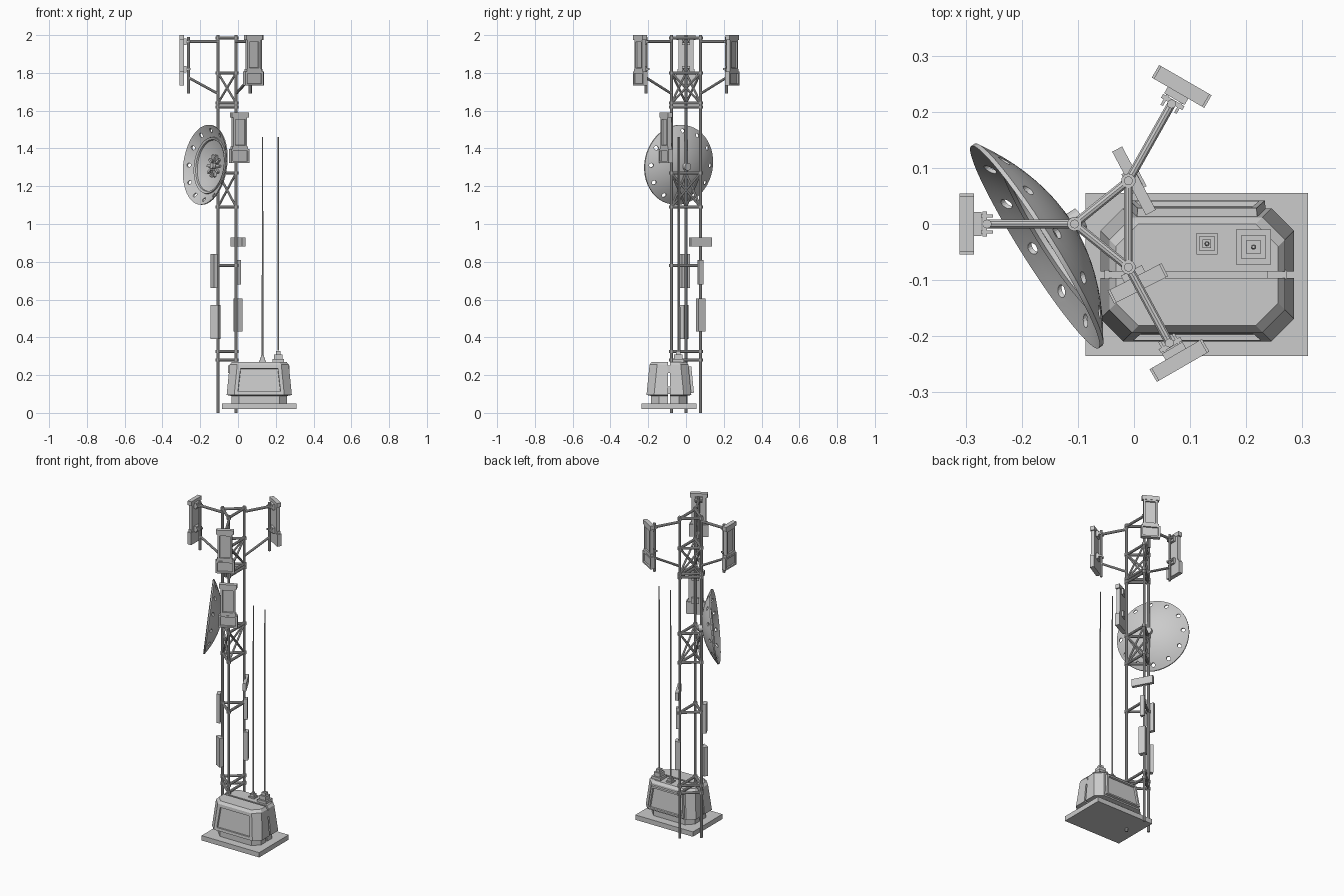
import bpy, bmesh, math
from mathutils import Vector, Matrix

cube = bpy.data.objects.get("Cube")
if cube:
    bpy.data.objects.remove(cube, do_unlink=True)

grey = bpy.data.materials.new("light grey")
grey.use_nodes = True
GREY = (0.6, 0.6, 0.6, 1)
grey.diffuse_color = GREY
grey.node_tree.nodes["Principled BSDF"].inputs["Base Color"].default_value = GREY


def make(name, bm, smooth=False):
    bmesh.ops.recalc_face_normals(bm, faces=bm.faces)
    mesh = bpy.data.meshes.new(name)
    bm.to_mesh(mesh)
    bm.free()
    mesh.materials.append(grey)
    ob = bpy.data.objects.new(name, mesh)
    bpy.context.collection.objects.link(ob)
    if smooth:
        bpy.ops.object.select_all(action='DESELECT')
        ob.select_set(True)
        bpy.context.view_layer.objects.active = ob
        bpy.ops.object.shade_smooth_by_angle(angle=math.radians(35))
    return ob


def tube(bm, a, b, r, r2=None, sides=10):
    a, b = Vector(a), Vector(b)
    d = b - a
    m = Matrix.Translation((a + b) / 2) @ d.to_track_quat('Z', 'Y').to_matrix().to_4x4()
    bmesh.ops.create_cone(bm, cap_ends=True, segments=sides, radius1=r,
                          radius2=r if r2 is None else r2, depth=d.length, matrix=m)


def box(bm, centre, size, frame=Matrix(), recess=None):
    """Box in a local frame; recess sinks a panel into its +x face."""
    m = frame @ Matrix.Translation(centre) @ Matrix.Diagonal((*size, 1))
    verts = bmesh.ops.create_cube(bm, size=1, matrix=m)["verts"]
    if recess:
        out = frame.to_3x3() @ Vector((1, 0, 0))
        faces = {f for v in verts for f in v.link_faces}
        front = max(faces, key=lambda f: f.normal.dot(out))
        bmesh.ops.inset_individual(bm, faces=[front], thickness=recess, depth=0)
        bmesh.ops.inset_individual(bm, faces=[front], thickness=0.002, depth=-0.008)


def frame_at(x, y, z, degrees):
    return Matrix.Translation((x, y, z)) @ Matrix.Rotation(math.radians(degrees), 4, 'Z')


# Lattice mast: legs, horizontal rings and cross braces
LEGS = [Vector((-0.106, 0, 0)), Vector((-0.01, 0.077, 0)), Vector((-0.01, -0.077, 0))]
SIDES = [(LEGS[i], LEGS[(i + 1) % 3]) for i in range(3)]


def up(p, z):
    return Vector((p.x, p.y, z))


bm = bmesh.new()
for leg in LEGS:
    tube(bm, leg, up(leg, 2), 0.008)
make("mast_legs", bm, True)

bm = bmesh.new()
for z in (0.28, 0.325, 0.78, 1.09, 1.27, 1.62, 1.64, 1.8, 1.985):
    for a, b in SIDES:
        tube(bm, up(a, z), up(b, z), 0.008)
    for leg in LEGS:
        tube(bm, up(leg, z - 0.008), up(leg, z + 0.008), 0.013)
make("mast_rings", bm, True)

bm = bmesh.new()
for low, high in ((1.09, 1.27), (1.64, 1.8)):
    for a, b in SIDES:
        tube(bm, up(a, low), up(b, high), 0.006)
        tube(bm, up(b, low), up(a, high), 0.006)
make("mast_cross_braces", bm, True)


# Sector antennas
def sector_panel(name, x, y, z, degrees):
    f = frame_at(x, y, z, degrees)
    bm = bmesh.new()
    box(bm, (0, 0, 0.04), (0.026, 0.108, 0.075), f, 0.014)
    box(bm, (0, 0, 0.083), (0.022, 0.092, 0.016), f)
    box(bm, (0, 0, 0.165), (0.022, 0.082, 0.16), f, 0.016)
    box(bm, (0, 0, 0.257), (0.026, 0.1, 0.026), f)
    box(bm, (-0.018, 0, 0.235), (0.016, 0.042, 0.035), f)
    box(bm, (-0.018, 0, 0.09), (0.016, 0.042, 0.035), f)
    make(name, bm)


ARMS = (("right", LEGS[0], (-0.262, 0), 180),
        ("back", LEGS[1], (0.067, 0.214), 60),
        ("front", LEGS[2], (0.063, -0.212), -60))
for side, leg, (x, y), angle in ARMS:
    bm = bmesh.new()
    tube(bm, (x, y, 1.69), (x, y, 1.99), 0.008)
    tube(bm, up(leg, 1.965), (x, y, 1.965), 0.008)
    tube(bm, up(leg, 1.69), (x, y, 1.775), 0.007)
    make(side + "_antenna_arm", bm, True)
    f = frame_at(x, y, 0, angle)
    bm = bmesh.new()
    for z in (1.82, 1.965):
        box(bm, (0.004, 0, z), (0.008, 0.044, 0.014), f)
        for s in (-1, 1):
            box(bm, (0.004, s * 0.014, z), (0.03, 0.005, 0.01), f)
    make(side + "_antenna_clamps", bm)
    p = f @ Vector((0.036, 0, 1.73))
    sector_panel(side + "_sector_antenna", p.x, p.y, 1.73, angle)
sector_panel("middle_sector_antenna", 0.007, -0.106, 1.32, -63)

# Equipment boxes clipped to the legs
BOXES = (((0, 0.077, 0.904), (0.02, 0.128, 0.047), 28),
         ((0, 0.078, 0.518), (0.03, 0.04, 0.175), 28),
         ((0, 0.076, 0.745), (0.022, 0.025, 0.13), 28),
         ((-0.118, -0.01, 0.48), (0.026, 0.046, 0.18), 60),
         ((-0.127, -0.005, 0.75), (0.022, 0.046, 0.18), 25))
bm = bmesh.new()
for pos, size, angle in BOXES:
    box(bm, (0, 0, 0), size, frame_at(*pos, angle))
make("leg_equipment_boxes", bm)

# Dish: lathed bowl with a ring of holes, tilted slightly upward
R, DEPTH = 0.213, 0.07
facing = Vector((-0.846, -0.533, 0.12)).normalized()
dish_frame = Matrix.Translation((-0.17, -0.037, 1.313)) @ facing.to_track_quat('Z', 'Y').to_matrix().to_4x4()


def bowl(r):
    return -DEPTH * (1 - (r / R) ** 2)


profile = [(R * i / 10, bowl(R * i / 10)) for i in range(11)]
profile += [(r, bowl(r) + 0.008) for r in (R, 0.19, 0.17, 0.152)]
profile += [(0.15, bowl(0.15) + 0.016), (0.138, bowl(0.138) + 0.016)]
profile += [(r, bowl(r) + 0.008) for r in (0.136, 0.1, 0.05, 0)]
bm = bmesh.new()
vs = [bm.verts.new((r, 0, h)) for r, h in profile]
es = [bm.edges.new(pair) for pair in zip(vs, vs[1:])]
bmesh.ops.spin(bm, geom=vs + es, cent=(0, 0, 0), axis=(0, 0, 1),
               angle=math.tau, steps=48, use_duplicate=False)
bmesh.ops.remove_doubles(bm, verts=bm.verts, dist=0.0001)
dish = make("dish", bm, True)
dish.matrix_world = dish_frame

bm = bmesh.new()
for i in range(12):
    a = math.tau * i / 12
    x, y = 0.184 * math.cos(a), 0.184 * math.sin(a)
    tube(bm, (x, y, -0.06), (x, y, 0.04), 0.011, sides=16)
cutter = make("dish_hole_cutter", bm)
cutter.matrix_world = dish_frame
cutter.hide_render = True
cutter.hide_set(True)
holes = dish.modifiers.new("holes", 'BOOLEAN')
holes.operation = 'DIFFERENCE'
holes.object = cutter

bm = bmesh.new()
tube(bm, (0, 0, -0.07), (0, 0, -0.035), 0.016, sides=16)
for i in range(10):
    box(bm, (0.044, 0, -0.052), (0.034, 0.012, 0.016), Matrix.Rotation(math.tau * i / 10, 4, 'Z'))
tube(bm, (0, 0, -0.09), (0, 0, -0.066), 0.02, sides=16)
make("dish_hub", bm).matrix_world = dish_frame

# Ground slab
bm = bmesh.new()
box(bm, (0.112, -0.09, 0.035), (0.396, 0.29, 0.03))
make("ground_slab", bm)


# Cabinet: two tapered halves with chamfered outer corners
def cabinet_half(name, inner, outer, levels, door):
    s = 1 if outer > inner else -1
    bm = bmesh.new()
    rings = []
    for inset, z in levels:
        x0, x1, yo, c = -0.06 + inset, 0.285 - inset, outer - s * inset, 0.04
        pts = [(x0, inner), (x1, inner), (x1, yo - s * c), (x1 - c, yo),
               (x0 + c, yo), (x0, yo - s * c)]
        rings.append([bm.verts.new((x, y, z)) for x, y in pts])
    bm.faces.new(rings[0])
    bm.faces.new(rings[-1])
    walls = []
    for low, high in zip(rings, rings[1:]):
        for i in range(6):
            j = (i + 1) % 6
            f = bm.faces.new((low[i], low[j], high[j], high[i]))
            if i == 3:
                walls.append(f)
    bmesh.ops.recalc_face_normals(bm, faces=bm.faces)
    wall = max(walls, key=lambda f: f.calc_area())
    for thickness, depth in door:
        bmesh.ops.inset_individual(bm, faces=[wall], thickness=thickness, depth=depth)
    make(name, bm)


LEVELS = ((0.025, 0.05), (0.025, 0.09), (0, 0.095), (0.016, 0.255), (0.028, 0.27))
cabinet_half("cabinet_front", -0.096, -0.209, LEVELS,
             ((0.026, 0), (0.002, -0.01)))
cabinet_half("cabinet_back", -0.085, 0.028, LEVELS,
             ((0.014, 0), (0.002, 0.015), (0.014, 0), (0.003, -0.01)))

bm = bmesh.new()
for z in (0.12, 0.23):
    for x in (-0.035, 0.255):
        box(bm, (x, -0.09, z), (0.036, 0.016, 0.04))
make("cabinet_hinges", bm)

# Whip antennas on stepped square bases
for name, x, y, w, h in (("small_whip", 0.13, -0.035, 0.019, 0.035),
                         ("large_whip", 0.213, -0.041, 0.031, 0.06)):
    bm = bmesh.new()
    for k, (lo, hi) in enumerate(((0, 0.3), (0.3, 0.7), (0.7, 1))):
        half = w * (1 - 0.3 * k)
        box(bm, (x, y, 0.268 + h * (lo + hi) / 2), (2 * half, 2 * half, h * (hi - lo)))
    make(name + "_base", bm)
    bm = bmesh.new()
    tube(bm, (x, y, 0.27 + h), (x, y, 1.46), 0.005, 0.003, sides=8)
    make(name, bm, True)
